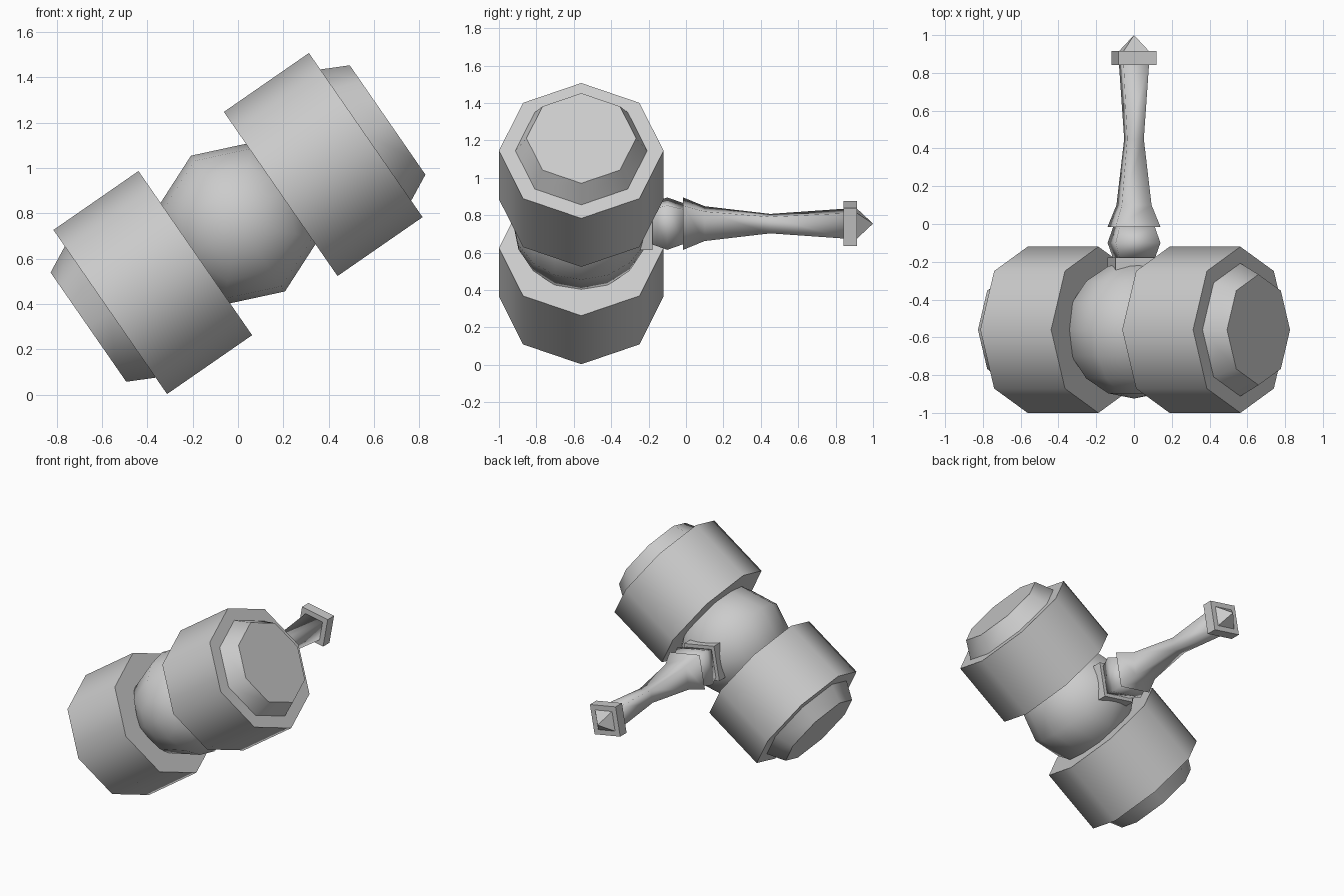
import bpy, bmesh
from math import cos, sin, pi, radians
from mathutils import Matrix

if "Cube" in bpy.data.objects:
    bpy.data.objects.remove(bpy.data.objects["Cube"])

# Local frame: x = hammer head axis, y = handle axis, tilted about the handle
TILT = radians(34.7)
PLACE = Matrix.Translation((0, -0.56, 0.755)) @ Matrix.Rotation(-TILT, 4, 'Y')
TO_Y = Matrix.Rotation(-pi / 2, 4, 'X')
TO_X = Matrix.Rotation(pi / 2, 4, 'Y')


def finish(name, bm, angle):
    bmesh.ops.remove_doubles(bm, verts=bm.verts, dist=1e-5)
    bmesh.ops.recalc_face_normals(bm, faces=bm.faces)
    for f in bm.faces:
        f.smooth = angle > 0
    for e in bm.edges:
        e.smooth = e.calc_face_angle(pi) < radians(angle)
    mesh = bpy.data.meshes.new(name)
    bm.to_mesh(mesh)
    bm.free()
    ob = bpy.data.objects.new(name, mesh)
    bpy.context.collection.objects.link(ob)
    ob.matrix_world = PLACE
    return ob


def turned(name, profile, sides, turn, angle):
    """Revolve (position, radius) points, closing both ends, along the turned axis."""
    bm = bmesh.new()
    rings = [[bm.verts.new(turn @ Matrix.Rotation(2 * pi * i / sides, 4, 'Z')
                           @ Matrix.Translation((r, 0, p)).to_translation())
              for i in range(sides)] for p, r in profile if r > 0]
    for a, b in zip(rings, rings[1:]):
        for i in range(sides):
            j = (i + 1) % sides
            bm.faces.new((a[i], a[j], b[j], b[i]))
    for end, ring in ((profile[0], rings[0]), (profile[-1], rings[-1])):
        if end[1] > 0:
            bm.faces.new(ring)
        else:
            tip = bm.verts.new(turn @ Matrix.Translation((0, 0, end[0])).to_translation())
            for i in range(sides):
                bm.faces.new((ring[i], ring[(i + 1) % sides], tip))
    return finish(name, bm, angle)


# Pair of octagonal striking heads with tapered faces
heads = turned("striking_heads", [(0.229, 0.44), (0.685, 0.44), (0.685, 0.352),
                                  (0.802, 0.293)], 8, TO_X, 50)
mirror = heads.modifiers.new("mirror", 'MIRROR')
mirror.use_axis = (True, False, False)

# Faceted central ball, poles along the handle
bm = bmesh.new()
bmesh.ops.create_uvsphere(bm, u_segments=8, v_segments=8, radius=0.364, matrix=TO_Y)
finish("central_ball", bm, 50)


# Four-sided handle parts, given as (world y, half width seen from above)
def handle_part(name, points, angle):
    turned(name, [(y + 0.56, w / cos(TILT)) for y, w in points], 4, TO_Y, angle)


handle_part("handle_collar", [(-0.25, 0.14), (-0.178, 0.14)], 0)
handle_part("handle_bead", [(-0.178, 0.112), (-0.1, 0.14), (-0.015, 0.11)], 95)
handle_part("handle_grip", [(-0.015, 0.14), (0.1, 0.093), (0.45, 0.052), (0.85, 0.08)], 95)
handle_part("pommel_block", [(0.843, 0.12), (0.915, 0.12)], 0)
handle_part("pommel_tip", [(0.91, 0.084), (1.0, 0)], 0)
